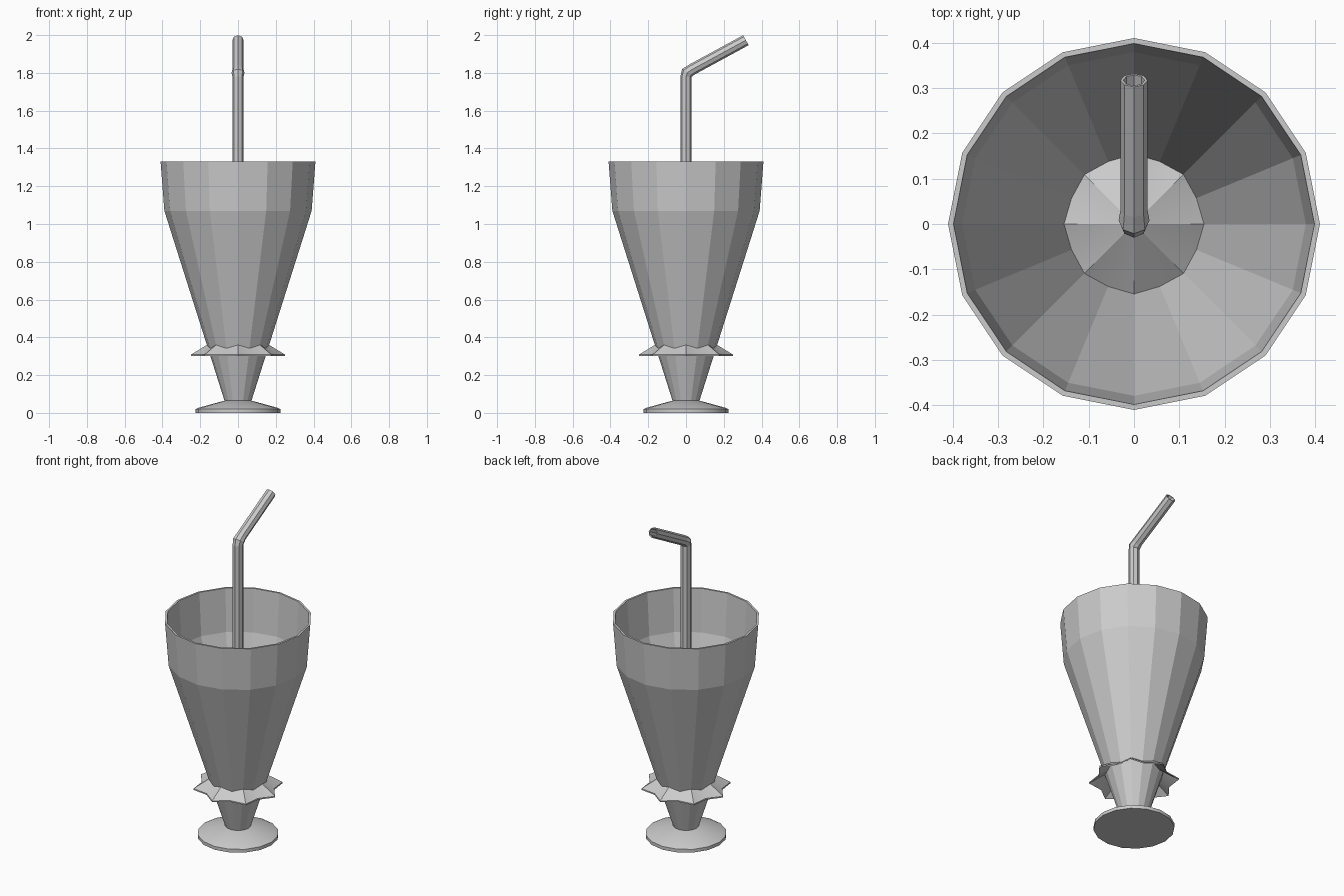
import bpy, bmesh, math
from mathutils import Vector

if "Cube" in bpy.data.objects:
    bpy.data.objects.remove(bpy.data.objects["Cube"])


def loft(name, rings, close=False, smooth=False):
    """Skin a list of equal-length point rings; close joins last ring to first."""
    bm = bmesh.new()
    vr = [[bm.verts.new(p) for p in r] for r in rings]
    n = len(vr[0])
    pairs = list(zip(vr, vr[1:]))
    if close:
        pairs.append((vr[-1], vr[0]))
    for a, b in pairs:
        for i in range(n):
            j = (i + 1) % n
            bm.faces.new((a[i], a[j], b[j], b[i]))
    bmesh.ops.remove_doubles(bm, verts=bm.verts, dist=1e-5)
    bmesh.ops.recalc_face_normals(bm, faces=bm.faces)
    me = bpy.data.meshes.new(name)
    bm.to_mesh(me)
    bm.free()
    ob = bpy.data.objects.new(name, me)
    bpy.context.collection.objects.link(ob)
    if smooth:
        bpy.ops.object.select_all(action='DESELECT')
        ob.select_set(True)
        bpy.context.view_layer.objects.active = ob
        bpy.ops.object.shade_smooth_by_angle(angle=math.radians(40))
    return ob


def circle(r, z, n=16, r2=None):
    """Horizontal ring; r2 gives alternate points another radius (star)."""
    r2 = r if r2 is None else r2
    return [Vector(((r2 if i % 2 else r) * math.cos(math.tau * i / n),
                    (r2 if i % 2 else r) * math.sin(math.tau * i / n), z))
            for i in range(n)]


# Faceted glass: outer wall, rim, inner wall, inner floor
cup = [(0, 0.06), (0.07, 0.06), (0.39, 1.07), (0.41, 1.33),
       (0.398, 1.33), (0.379, 1.07), (0.063, 0.08), (0, 0.08)]
loft("glass_cup", [circle(r, z) for r, z in cup])

# Foot of the glass
foot = [(0, 0), (0.225, 0), (0.225, 0.02), (0.21, 0.027), (0.07, 0.065), (0, 0.065)]
loft("glass_foot", [circle(r, z) for r, z in foot], smooth=True)

# Eight-pointed conical paper collar passing through the cup
loft("star_collar", [circle(0, 0.46), circle(0.25, 0.308, r2=0.205),
                     circle(0.25, 0.30, r2=0.205), circle(0, 0.45)], smooth=True)

# Bent hollow straw: (y, z, tilt from vertical in degrees, radius)
path = [(0, 0.43, 0, 0.03), (0, 1.78, 0, 0.03), (0.008, 1.802, 31, 0.034),
        (0.03, 1.817, 61, 0.03), (0.317, 1.973, 61, 0.03)]


def straw_ring(y, z, tilt, r, n=8):
    t = math.radians(tilt)
    side = Vector((0, math.cos(t), -math.sin(t)))
    return [Vector((0, y, z)) + Vector((r * math.cos(math.tau * i / n), 0, 0))
            + side * r * math.sin(math.tau * i / n) for i in range(n)]


outer = [straw_ring(*p) for p in path]
inner = [straw_ring(y, z, t, r - 0.006) for y, z, t, r in reversed(path)]
loft("straw", outer + inner, close=True)
